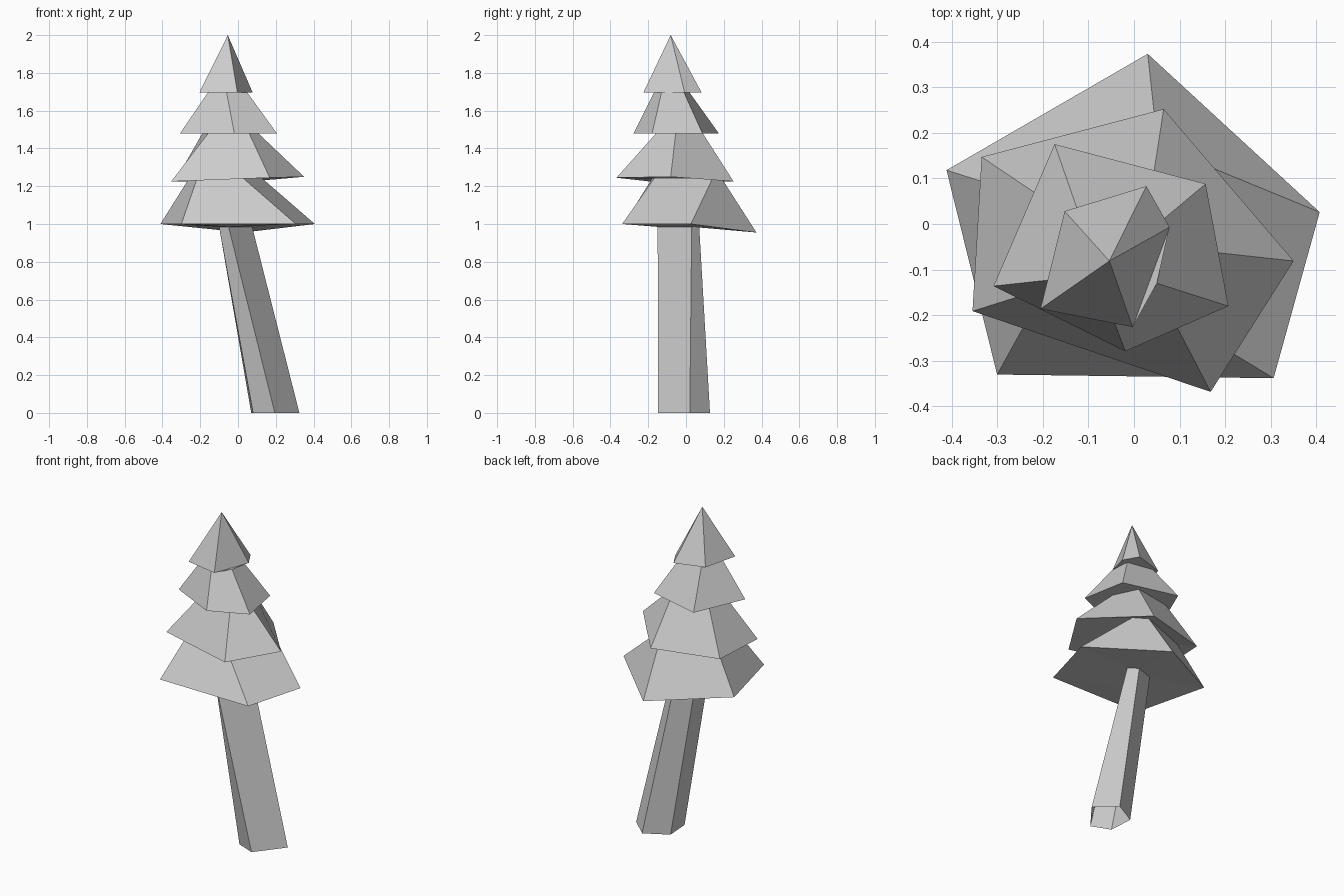
import bpy, bmesh


def loft(name, rings, apex=None):
    """Skin five-sided rings from bottom to top, optionally ending in a point."""
    bm = bmesh.new()
    rows = []
    for z, pts in rings:
        # a third value in a point is a small height offset for a drooping tip
        rows.append([bm.verts.new((p[0], p[1], z + (p[2] if len(p) > 2 else 0))) for p in pts])
    for a, b in zip(rows, rows[1:]):
        for i in range(5):
            j = (i + 1) % 5
            bm.faces.new((a[i], a[j], b[j], b[i]))
    if apex:
        tip = bm.verts.new(apex)
        for i in range(5):
            bm.faces.new((rows[-1][i], rows[-1][(i + 1) % 5], tip))
    mesh = bpy.data.meshes.new(name)
    bm.to_mesh(mesh)
    bm.free()
    obj = bpy.data.objects.new(name, mesh)
    bpy.context.collection.objects.link(obj)
    return obj


# Leaning trunk, open at the bottom
trunk_top = (0.985, [(-0.05, -0.15), (0.075, 0.03), (0.02, 0.07), (-0.09, 0.03), (-0.10, -0.08)])
loft("trunk", [
    (0, [(0.195, -0.147), (0.325, 0.02), (0.21, 0.127), (0.07, 0.05), (0.08, -0.10)]),
    trunk_top,
])

# Four branch tiers: each flares out to a wide skirt and narrows to a neck
loft("foliage", [
    trunk_top,
    (1.00, [(0.306, -0.338), (0.407, 0.026), (0.03, 0.373, -0.045), (-0.411, 0.118), (-0.30, -0.33)]),
    (1.24, [(0.03, -0.17), (0.13, 0.14), (0.05, 0.19), (-0.26, 0.07), (-0.217, -0.18)]),
    (1.225, [(0.168, -0.368, 0.02), (0.35, -0.081, 0.025), (0.065, 0.252), (-0.334, 0.147), (-0.354, -0.191)]),
    (1.478, [(0.06, -0.16), (0.11, -0.055), (0.04, 0.09), (-0.19, 0.05), (-0.16, -0.13)]),
    (1.478, [(-0.019, -0.279), (0.207, -0.18), (0.157, 0.088), (-0.174, 0.175), (-0.308, -0.136)]),
    (1.695, [(-0.06, -0.17), (0.05, -0.13), (0.04, -0.01), (-0.12, 0.02), (-0.16, -0.12)]),
    (1.695, [(-0.003, -0.226), (0.078, -0.007), (0.027, 0.083), (-0.152, 0.028), (-0.205, -0.186)]),
], apex=(-0.054, -0.081, 2.0))
